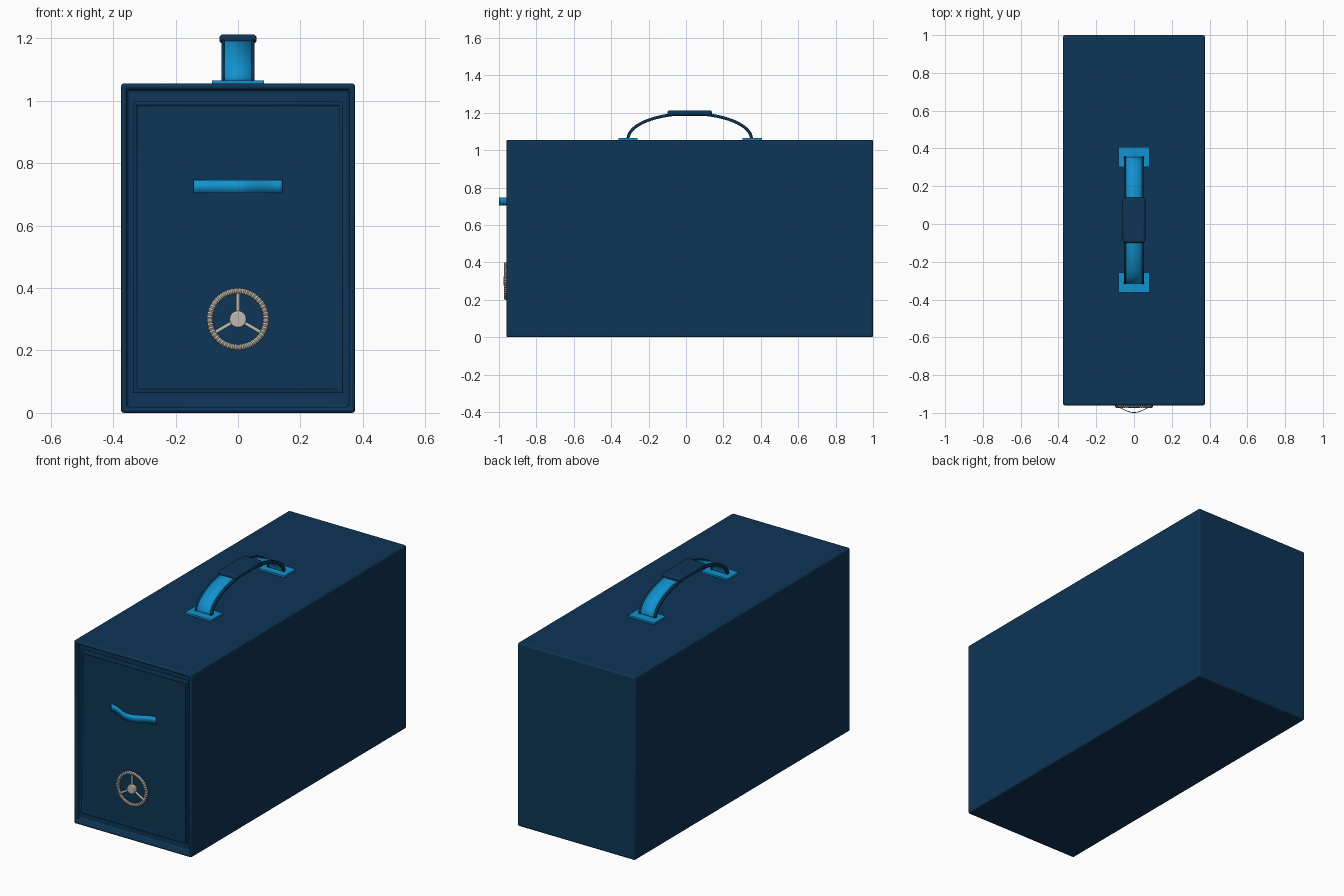
import bpy, bmesh, math
from mathutils import Matrix, Vector

if "Cube" in bpy.data.objects:
    bpy.data.objects.remove(bpy.data.objects["Cube"], do_unlink=True)


def material(name, r, g, b):
    m = bpy.data.materials.new(name)
    m.use_nodes = True
    m.diffuse_color = (r, g, b, 1)
    node = next(n for n in m.node_tree.nodes if n.type == "BSDF_PRINCIPLED")
    node.inputs["Base Color"].default_value = (r, g, b, 1)
    return m


navy = material("navy blue", 0.004, 0.035, 0.092)
bright = material("bright blue", 0.006, 0.29, 0.63)
steel = material("pale steel", 0.52, 0.49, 0.43)


def finish(bm, name, mat, bevel=0, segments=2, smooth=True):
    bmesh.ops.recalc_face_normals(bm, faces=bm.faces)
    mesh = bpy.data.meshes.new(name)
    bm.to_mesh(mesh)
    bm.free()
    mesh.materials.append(mat)
    ob = bpy.data.objects.new(name, mesh)
    bpy.context.collection.objects.link(ob)
    if bevel:
        mod = ob.modifiers.new("rounded edges", "BEVEL")
        mod.width, mod.segments = bevel, segments
        mod.limit_method, mod.angle_limit = "ANGLE", math.radians(40)
    if smooth:
        bpy.ops.object.select_all(action="DESELECT")
        ob.select_set(True)
        bpy.context.view_layer.objects.active = ob
        bpy.ops.object.shade_smooth_by_angle(angle=math.radians(35))
    return ob


def box_mesh(x, y, z):
    """Box from (min, max) pairs."""
    bm = bmesh.new()
    lo, hi = map(Vector, zip(x, y, z))
    size = hi - lo
    bmesh.ops.create_cube(bm, size=1, matrix=Matrix.Translation((lo + hi) / 2) @ Matrix.Diagonal((*size, 1)))
    return bm


def recess_front(bm, border, depth):
    """Inset the -y face and push it inwards."""
    bm.normal_update()
    face = min(bm.faces, key=lambda f: f.calc_center_median().y)
    bmesh.ops.inset_region(bm, faces=[face], thickness=border)
    floor = bmesh.ops.extrude_discrete_faces(bm, faces=[face])["faces"][0]
    bmesh.ops.translate(bm, verts=floor.verts, vec=(0, depth, 0))


def ribbon(name, points, across, thickness, mat):
    """Sweep a path along a constant direction and give it thickness."""
    bm = bmesh.new()
    across = Vector(across)
    rows = [(bm.verts.new(p - across), bm.verts.new(p + across)) for p in points]
    for a, b in zip(rows, rows[1:]):
        bm.faces.new((a[0], a[1], b[1], b[0]))
    ob = finish(bm, name, mat)
    mod = ob.modifiers.new("thickness", "SOLIDIFY")
    mod.thickness, mod.offset = thickness, 0
    return ob


# Case with a recessed front opening
case = box_mesh((-0.375, 0.375), (-0.96, 1.0), (0, 1.055))
recess_front(case, 0.027, 0.035)
finish(case, "case", navy, 0.01, 3)

# Door with a raised lip around its panel
door = box_mesh((-0.337, 0.337), (-0.95, -0.92), (0.065, 0.997))
recess_front(door, 0.017, 0.01)
finish(door, "door", navy, 0.004)

# Bowed pull strap on the door
bow = []
for i in range(25):
    x = -0.143 + 0.286 * i / 24
    bow.append(Vector((x, -0.973 - 0.025 * math.cos(math.pi * x / 0.143), 0.725)))
ribbon("door_pull", bow, (0, 0, 0.021), 0.004, bright)

# Carrying strap with dark edging
arch = []
for i in range(33):
    a = math.pi * i / 32
    arch.append(Vector((0, 0.02 - 0.33 * math.cos(a), 1.06 + 0.135 * math.sin(a))))
ribbon("handle_strap", arch, (0.045, 0, 0), 0.01, bright)
for side, sx in (("left", 1), ("right", -1)):
    edge = [p + Vector((sx * 0.048, 0, 0)) for p in arch]
    ribbon(side + "_strap_edging", edge, (0.005, 0, 0), 0.016, navy)

# Grip and mounting plates
finish(box_mesh((-0.06, 0.06), (-0.1, 0.14), (1.183, 1.212)), "handle_grip", navy, 0.012, 4)
for end, y in (("front", -0.31), ("back", 0.355)):
    plate = box_mesh((-0.083, 0.083), (y - 0.052, y + 0.052), (1.05, 1.065))
    finish(plate, end + "_handle_plate", bright, smooth=False)

# Handwheel rim with fine ridges
centre = Vector((0, -0.963, 0.3))
bm = bmesh.new()
steps, sides = 96, 10
rings = []
for i in range(steps):
    a = math.tau * i / steps
    tube = 0.011 if i % 2 else 0.0085
    out = Vector((math.cos(a), 0, math.sin(a)))
    ring = []
    for j in range(sides):
        t = math.tau * j / sides
        ring.append(bm.verts.new(centre + out * (0.09 + tube * math.cos(t)) + Vector((0, tube * math.sin(t), 0))))
    rings.append(ring)
for i in range(steps):
    for j in range(sides):
        k, n = (i + 1) % steps, (j + 1) % sides
        bm.faces.new((rings[i][j], rings[k][j], rings[k][n], rings[i][n]))
finish(bm, "wheel_rim", steel)


def rod(name, start, end, radius, bevel=0):
    bm = bmesh.new()
    axis = end - start
    turn = axis.to_track_quat("Z", "Y").to_matrix().to_4x4()
    bmesh.ops.create_cone(bm, cap_ends=True, segments=24, radius1=radius, radius2=radius,
                          depth=axis.length, matrix=Matrix.Translation((start + end) / 2) @ turn)
    finish(bm, name, steel, bevel)


# Hub, axle and three spokes
rod("wheel_hub", centre + Vector((0, 0.01, 0)), centre - Vector((0, 0.012, 0)), 0.027, 0.004)
rod("wheel_axle", centre, centre + Vector((0, 0.03, 0)), 0.014)
for i, name in enumerate(("upper", "right", "left")):
    a = math.radians(90 + 120 * i)
    rod(name + "_spoke", centre, centre + Vector((math.cos(a), 0, math.sin(a))) * 0.088, 0.006)
